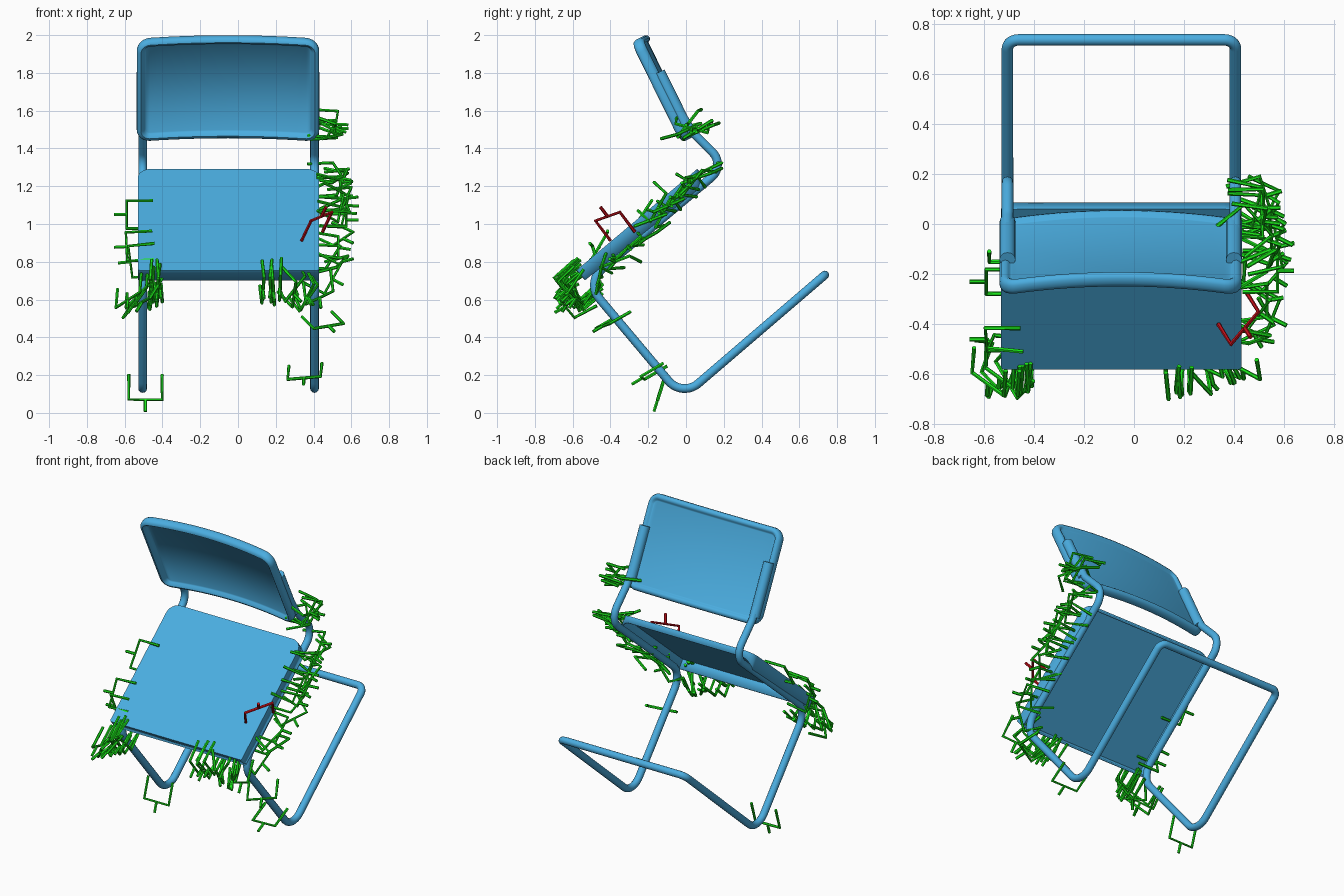
import bpy, bmesh, math, random
from mathutils import Vector

if "Cube" in bpy.data.objects:
    bpy.data.objects.remove(bpy.data.objects["Cube"])

random.seed(7)
CX = -0.05                                   # chair centre line
A = math.radians(40)
U = Vector((0, math.cos(A), math.sin(A)))    # along the seat, front to back
N = Vector((0, -math.sin(A), math.cos(A)))   # seat normal


def material(name, rgb):
    m = bpy.data.materials.new(name)
    m.diffuse_color = (*rgb, 1)
    m.use_nodes = True
    m.node_tree.nodes["Principled BSDF"].inputs["Base Color"].default_value = m.diffuse_color
    return m


BLUE = material("blue", (0.07, 0.42, 0.75))
GREEN = material("green", (0.01, 0.8, 0.01))
RED = material("red", (0.6, 0.005, 0.01))


def fillet(pts, radii, steps=10):
    """Round each inner corner of a 3D path."""
    out = [pts[0]]
    for i in range(1, len(pts) - 1):
        p = pts[i]
        a, b = (pts[i - 1] - p).normalized(), (pts[i + 1] - p).normalized()
        half = a.angle(b) / 2
        r = radii[i - 1]
        c = p + (a + b).normalized() * r / math.sin(half)
        t = r / math.tan(half)
        s, e = p + a * t - c, p + b * t - c
        ang = s.angle(e)
        for k in range(steps + 1):
            f = k / steps
            out.append(c + (s * math.sin((1 - f) * ang) + e * math.sin(f * ang)) / math.sin(ang))
    return out + [pts[-1]]


def tube(name, paths, radius, mat, res=4):
    cu = bpy.data.curves.new(name, 'CURVE')
    cu.dimensions = '3D'
    cu.bevel_depth, cu.bevel_resolution, cu.use_fill_caps = radius, res, True
    for path in paths:
        sp = cu.splines.new('POLY')
        sp.points.add(len(path) - 1)
        for q, p in zip(sp.points, path):
            q.co = (*p, 1)
        sp.use_smooth = True
    cu.materials.append(mat)
    ob = bpy.data.objects.new(name, cu)
    bpy.context.collection.objects.link(ob)
    finish(ob, convert=True)
    return ob


def finish(ob, angle=35, convert=False):
    bpy.ops.object.select_all(action='DESELECT')
    ob.select_set(True)
    bpy.context.view_layer.objects.active = ob
    if convert:
        bpy.ops.object.convert(target='MESH')
    bpy.ops.object.shade_smooth_by_angle(angle=math.radians(angle))


def mesh_object(name, bm, mat):
    bmesh.ops.recalc_face_normals(bm, faces=bm.faces)
    me = bpy.data.meshes.new(name)
    bm.to_mesh(me)
    bm.free()
    me.materials.append(mat)
    ob = bpy.data.objects.new(name, me)
    bpy.context.collection.objects.link(ob)
    return ob


# Tubular frame: one continuous bent tube, mirrored about the rear floor bar
side = [(-0.13, 1.76), (0.03, 1.49), (0.21, 1.31), (-0.53, 0.69), (-0.02, 0.083), (0.735, 0.73)]
right = [Vector((CX + 0.455, y, z)) for y, z in side]
left = [Vector((CX - 0.455, y, z)) for y, z in reversed(side)]
rad = [0.15, 0.09, 0.11, 0.11, 0.045]
tube("frame_tube", [fillet(right + left, rad + rad[::-1])], 0.023, BLUE)

# Seat: hollow tray with rounded rear corners, deep side skirts, shallow rear skirt
w, length = 0.48, 0.835
origin = Vector((CX, -0.58, 0.755))
outline = []
for sx, t, r, start in ((1, 0, 0.01, -90), (1, length, 0.07, 0), (-1, length, 0.07, 90), (-1, 0, 0.01, 180)):
    cx, ct = sx * (w - r), (t + r if t == 0 else t - r)
    for k in range(7):
        a = math.radians(start + 15 * k)
        outline.append((cx + r * math.cos(a), ct + r * math.sin(a)))


def skirt(t):
    return 0.07 if t < 0.02 else 0.086 - 0.045 * max(0, (t - length + 0.07) / 0.07)


bm = bmesh.new()
top = [bm.verts.new(origin + Vector((x, 0, 0)) + U * t) for x, t in outline]
low = [bm.verts.new(v.co - N * skirt(t)) for v, (x, t) in zip(top, outline)]
bm.faces.new(top)
for i in range(len(outline)):
    j = (i + 1) % len(outline)
    bm.faces.new((top[i], low[i], low[j], top[j]))
seat = mesh_object("seat", bm, BLUE)
sol = seat.modifiers.new("shell", 'SOLIDIFY')
sol.thickness, sol.offset = 0.012, -1
finish(seat)

# Backrest: bowed panel with a thick rolled rim
V = Vector((0, -0.443, 0.897))
B = Vector((0, 0.897, 0.443))
HW, HH, BOW = 0.483, 0.298, 0.042
centre = Vector((CX - 0.003, -0.134, 1.708))


def back_point(x, v, n):
    n += BOW * (1 - (x / HW) ** 2)
    return centre + Vector((x, 0, 0)) + V * v + B * n


def back_ring(bm, inset, n):
    hw, hh, r = HW - inset, HH - inset, max(0.07 - inset, 0.025)
    low = [(-hw + r - r * math.cos(k * math.pi / 12), -hh + r - r * math.sin(k * math.pi / 12)) for k in range(7)]
    low += [((hw - r) * (k / 8 - 1), -hh) for k in range(1, 8)]
    low += [(0, -hh)] + [(-x, v) for x, v in reversed(low)]
    pts = low + [(x, -v) for x, v in reversed(low)]
    return [bm.verts.new(back_point(x, v, n)) for x, v in pts]


profile = [(0.046, -0.006), (0.040, -0.012), (0.034, -0.024), (0.022, -0.032), (0.008, -0.027), (0, -0.012),
           (0, 0.012), (0.008, 0.026), (0.022, 0.03), (0.034, 0.024), (0.040, 0.014), (0.046, 0.012)]
bm = bmesh.new()
rings = [back_ring(bm, i, n) for i, n in profile]
m = len(rings[0])
for r0, r1 in zip(rings, rings[1:]):
    for i in range(m):
        j = (i + 1) % m
        bm.faces.new((r0[i], r0[j], r1[j], r1[i]))
for ring in (rings[0], rings[-1]):           # front and rear panel skins
    for i in range(m // 2 - 1):
        bm.faces.new((ring[i], ring[i + 1], ring[m - 2 - i], ring[m - 1 - i]))
finish(mesh_object("backrest", bm, BLUE), 50)

# Sleeves on the backrest that receive the tube ends
for sx, label in ((-1, "left"), (1, "right")):
    tube(label + "_back_sleeve", [[back_point(sx * 0.452, v, 0.03) for v in (-0.25, 0.09)]], 0.032, BLUE)


# Grip markers: a stem, a crossbar and two prongs
def marker(c, approach, across, mat=GREEN, name="grip_marker"):
    c, a = Vector(c), Vector(approach).normalized()
    s = Vector(across)
    s = (s - a * s.dot(a)).normalized() * 0.088
    tube(name, [[c + s + a * 0.14, c + s, c - s, c - s + a * 0.14], [c, c - a * 0.066]], 0.009, mat, 1)


def cluster(n, start, end, approach, across, jitter, turn):
    def noise(k):
        return Vector([random.uniform(-k, k) for _ in range(3)])
    for i in range(n):
        p = Vector(start).lerp(Vector(end), (i + 0.5) / n) + noise(jitter)
        marker(p, Vector(approach) + noise(turn), Vector(across) + noise(turn))


marker((0.442, -0.415, 1.04), (-0.05, 0.08, -0.105), (0.11, 0.13, 0.045), RED, "red_grip_marker")
# legs
marker((-0.49, -0.15, 0.07), (0, 0.3, 0.95), (1, 0, -0.05))
marker((0.35, -0.23, 0.185), (0.05, 0.85, 0.5), (1, 0, 0.15))
marker((0.48, -0.44, 0.46), (-0.4, 0.7, 0.4), (0.8, 0.5, 0.2))
# left seat edge
marker((-0.59, -0.23, 1.05), (1, 0, 0), (0, 0.55, 0.83))
marker((-0.59, -0.46, 0.88), (1, 0, 0.05), (0, 0.5, 0.85))
marker((-0.57, -0.47, 0.80), (1, -0.1, 0.1), (0, 0.3, -0.95))
# front edge, right seat edge, upper bend and backrest side
cluster(4, (-0.58, -0.62, 0.59), (-0.52, -0.60, 0.58), (0.3, 0.5, 0.6), (0.7, -0.5, 0.4), 0.03, 0.3)
cluster(5, (-0.48, -0.62, 0.63), (-0.41, -0.62, 0.64), U, N, 0.02, 0.12)
cluster(4, (0.13, -0.63, 0.64), (0.24, -0.62, 0.65), U, N, 0.015, 0.1)
cluster(5, (0.27, -0.61, 0.64), (0.42, -0.58, 0.63), (-0.1, 0.7, 0.6), (0.5, -0.5, 0.5), 0.03, 0.3)
cluster(6, (0.51, -0.48, 0.70), (0.56, -0.15, 1.03), (-1, 0.1, 0.1), (0.1, 0.5, 0.6), 0.03, 0.5)
cluster(9, (0.57, -0.14, 1.05), (0.52, 0.10, 1.28), (-1, 0, 0), (0.1, 0.5, 0.6), 0.03, 0.55)
cluster(5, (0.51, 0.05, 1.47), (0.50, 0.02, 1.56), (-0.9, -0.2, -0.2), (0, 0.8, 0.3), 0.03, 0.4)
